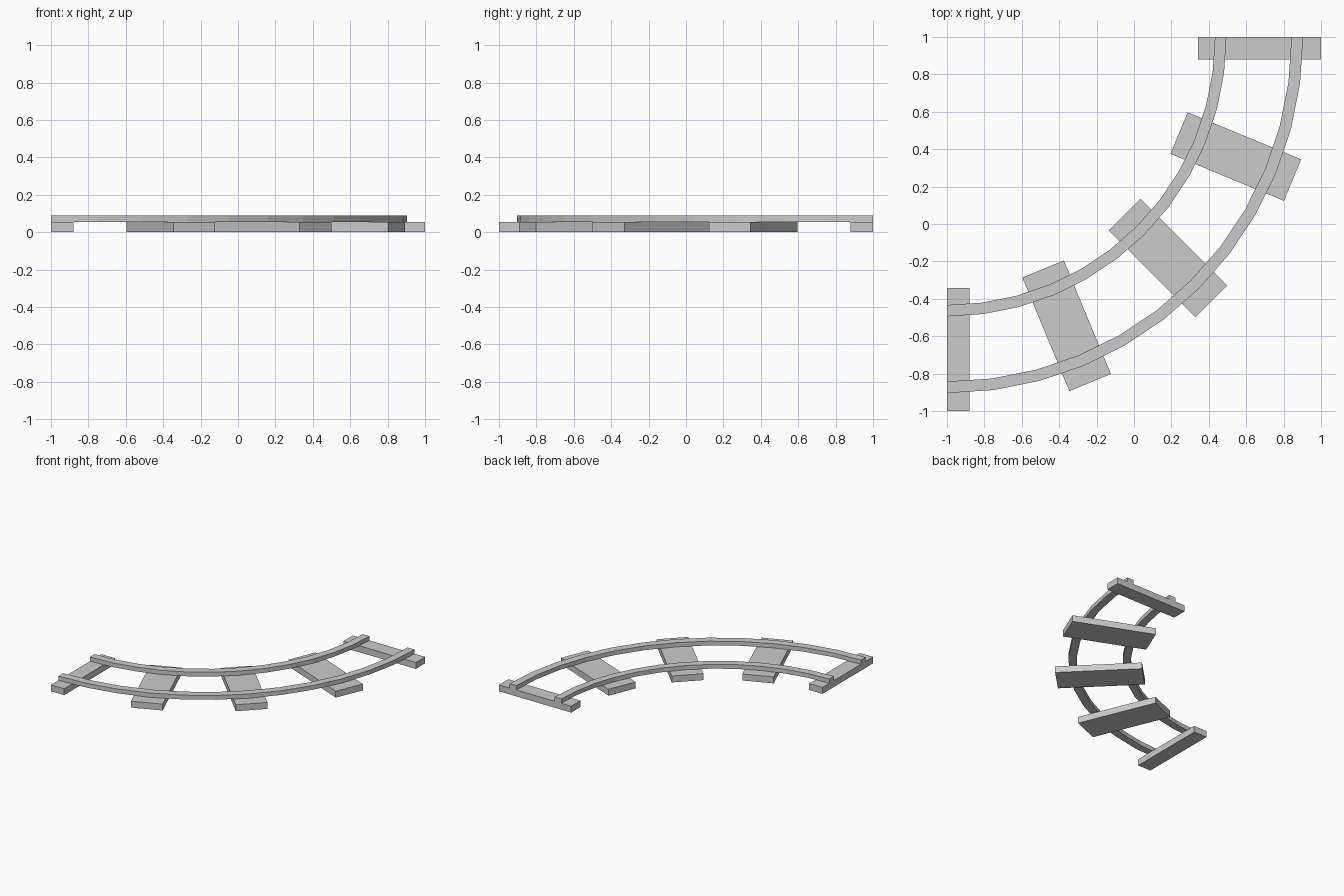
import bpy, bmesh
from math import sin, cos, pi, radians

if "Cube" in bpy.data.objects:
    bpy.data.objects.remove(bpy.data.objects["Cube"])

CX, CY = -1.0, 1.0          # centre of the curve
TIE_TOP, RAIL_TOP = 0.053, 0.088


def arc_point(r, a, z, shift=0.0):
    # a = 0 points to -y, a = 90 degrees points to +x; shift runs along the track
    return (CX + r * sin(a) + shift * cos(a), CY - r * cos(a) + shift * sin(a), z)


def sweep(name, sections):
    # skin a closed solid through a row of four-cornered sections
    bm = bmesh.new()
    rows = [[bm.verts.new(p) for p in s] for s in sections]
    for s, t in zip(rows, rows[1:]):
        for i in range(4):
            j = (i + 1) % 4
            bm.faces.new((s[i], s[j], t[j], t[i]))
    bm.faces.new(rows[0][::-1])
    bm.faces.new(rows[-1])
    bmesh.ops.recalc_face_normals(bm, faces=bm.faces)
    mesh = bpy.data.meshes.new(name)
    bm.to_mesh(mesh)
    bm.free()
    obj = bpy.data.objects.new(name, mesh)
    bpy.context.collection.objects.link(obj)


def section(r0, r1, z0, z1, a, shift=0.0):
    return [arc_point(r, a, z, shift)
            for r, z in ((r0, z0), (r1, z0), (r1, z1), (r0, z1))]


# Rails: quarter arcs with 12 flat segments
for name, r0, r1 in (("inner_rail", 1.433, 1.494), ("outer_rail", 1.842, 1.904)):
    sweep(name, [section(r0, r1, TIE_TOP, RAIL_TOP, i * pi / 24) for i in range(13)])

# Cross ties: half width at both ends of the piece
for i in range(5):
    a = radians(22.5 * i)
    start = 0.0 if i == 0 else -0.12
    end = 0.0 if i == 4 else 0.12
    sweep(f"cross_tie_{i + 1}",
          [section(1.343, 2.0, 0.0, TIE_TOP, a, s) for s in (start, end)])
